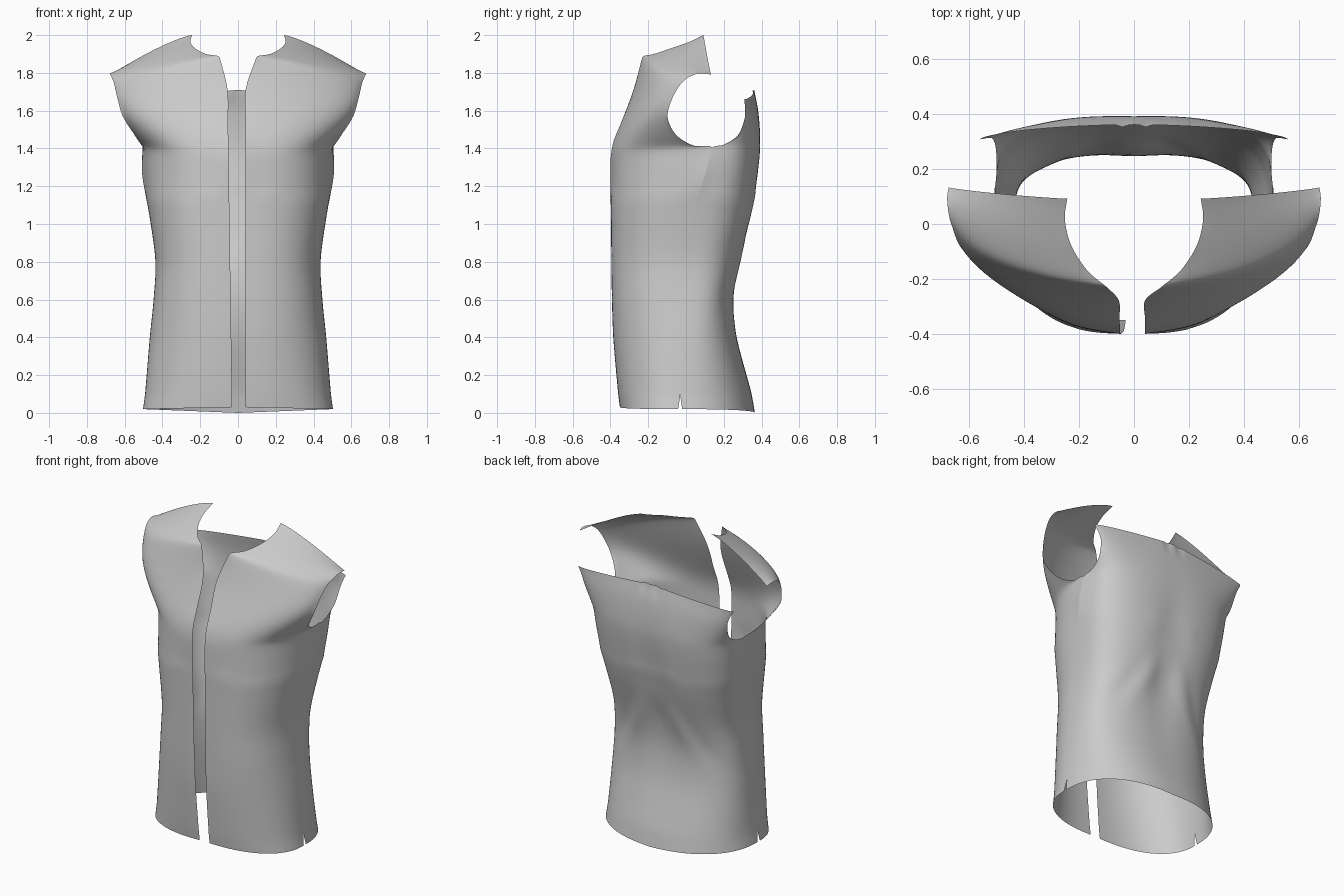
import bpy, bmesh, math
from mathutils import Vector

if "Cube" in bpy.data.objects:
    bpy.data.objects.remove(bpy.data.objects["Cube"])

COLS, STEPS = 28, 5

# Each row: inner edge x, y, z | outer edge x, y, z | roundness exponent
FRONT = [
    (.04, -.350, .03, .503, -.042, .02, 2.3),
    (.04, -.360, .11, .492, -.030, .10, 2.3),
    (.04, -.385, .40, .467, -.010, .40, 2.3),
    (.04, -.392, .60, .447, .000, .60, 2.4),
    (.04, -.395, .80, .437, .010, .80, 2.4),
    (.04, -.397, 1.02, .470, .040, 1.05, 2.4),
    (.04, -.400, 1.20, .507, .100, 1.26, 2.4),
    (.04, -.400, 1.30, .505, .140, 1.405, 2.4),
    (.04, -.398, 1.36, .510, .040, 1.415, 2.2),
    (.04, -.383, 1.44, .550, -.055, 1.475, 2.0),
    (.04, -.342, 1.54, .610, -.098, 1.57, 1.8),
    (.04, -.278, 1.71, .637, -.075, 1.66, 1.75),
    (.097, -.232, 1.88, .652, -.040, 1.725, 1.6),
    (.106, -.224, 1.89, .660, -.015, 1.755, 1.55),
    (.17, -.170, 1.900, .670, .015, 1.778, 1.45),
    (.23, -.075, 1.932, .678, .060, 1.795, 1.35),
    (.252, .020, 1.965, .680, .100, 1.797, 1.3),
    (.243, .092, 2.00, .675, .133, 1.79, 1.2),
]
BACK = [
    (0, .365, .00, .503, -.020, .02, 2.3),
    (0, .345, .11, .492, -.030, .10, 2.4),
    (0, .270, .40, .467, -.010, .40, 2.6),
    (0, .255, .60, .447, .000, .60, 2.8),
    (0, .285, .80, .437, .010, .80, 2.9),
    (0, .345, 1.02, .470, .040, 1.05, 3.0),
    (0, .383, 1.20, .507, .100, 1.26, 3.0),
    (0, .394, 1.31, .505, .140, 1.405, 3.0),
    (0, .399, 1.39, .500, .200, 1.420, 2.7),
    (0, .397, 1.48, .503, .275, 1.470, 2.2),
    (0, .388, 1.58, .515, .311, 1.560, 1.9),
    (0, .377, 1.65, .532, .313, 1.610, 1.7),
    (0, .362, 1.71, .560, .308, 1.660, 1.7),
]


def section(row, side, is_front):
    """One curved row from the centre edge out to the side seam or armhole."""
    xi, yi, zi, xo, yo, zo, n = row
    if is_front and side < 0 and zi < 1.75:
        xi += -.01 + .025 * zi / 1.7
    slope = 1.3 if zi > 1.8 else 1.0
    pts = []
    for j in range(COLS + 1):
        t = j / COLS * math.pi / 2
        a = math.sin(t) ** (2 / n)
        b = max(0, math.cos(t)) ** (2 / n)
        pts.append(Vector((side * (xi + (xo - xi) * a), yo + (yi - yo) * b,
                           zi + (zo - zi) * a ** slope)))
    return pts


def spline(p0, p1, p2, p3, t):
    return .5 * (2 * p1 + (p2 - p0) * t + (2 * p0 - 5 * p1 + 4 * p2 - p3) * t * t
                 + (3 * p1 - p0 - 3 * p2 + p3) * t ** 3)


def loft(rows):
    """Smooth lengthwise; tangents allow for uneven row spacing."""
    out, last = [], len(rows) - 1
    for i in range(last):
        quad = [rows[max(0, i - 1)], rows[i], rows[i + 1], rows[min(last, i + 2)]]
        for k in range(STEPS):
            line = []
            for p0, p1, p2, p3 in zip(*quad):
                d = (p2 - p1).length + 1e-6
                q0 = p1 + (p0 - p1) * min(1, d / ((p0 - p1).length + 1e-6))
                q3 = p2 + (p3 - p2) * min(1, d / ((p3 - p2).length + 1e-6))
                line.append(spline(q0, p1, p2, q3, k / STEPS))
            out.append(line)
    return out + [rows[last]]


def bump(p, x, z, wide, tall, tilt=0):
    """Soft cloth fold, optionally tilted."""
    dx, dz = p.x - x, p.z - z
    u = dx * math.cos(tilt) + dz * math.sin(tilt)
    v = dz * math.cos(tilt) - dx * math.sin(tilt)
    return math.exp(-(u / wide) ** 2 - (v / tall) ** 2)


def back_folds(p):
    if p.y < .1:
        return
    fade = min(1, (p.y - .1) / .1)
    d = -.022 * bump(p, 0, .95, .10, .35)
    d += .016 * bump(p, .15, .80, .06, .22, .6) + .016 * bump(p, -.15, .80, .06, .22, -.6)
    d -= .014 * bump(p, .24, .72, .06, .20, .6) + .014 * bump(p, -.24, .72, .06, .20, -.6)
    d -= .010 * bump(p, .04, 1.69, .015, .05) + .010 * bump(p, -.04, 1.69, .015, .05)
    p.y += d * fade


def add_panel(name, table, sides, is_front):
    bm = bmesh.new()
    for side in sides:
        grid = loft([section(r, side, is_front) for r in table])
        vs = [[bm.verts.new(p) for p in row] for row in grid]
        for i in range(len(vs) - 1):
            for j in range(COLS):
                f = [vs[i][j], vs[i][j + 1], vs[i + 1][j + 1], vs[i + 1][j]]
                if (side > 0) != is_front:
                    f.reverse()
                bm.faces.new(f).smooth = True
    bmesh.ops.remove_doubles(bm, verts=bm.verts, dist=.0002)
    # relax the cloth across chest and shoulders, keeping the cut edges
    soft = [v for v in bm.verts if v.co.z > 1.15 and not v.is_boundary]
    for _ in range(40):
        bmesh.ops.smooth_vert(bm, verts=soft, factor=.5, use_axis_x=True,
                              use_axis_y=True, use_axis_z=True)
    if not is_front:
        for v in bm.verts:
            back_folds(v.co)
    me = bpy.data.meshes.new(name)
    bm.to_mesh(me)
    bm.free()
    ob = bpy.data.objects.new(name, me)
    bpy.context.collection.objects.link(ob)


# Two open front panels with shoulders, and one back panel
add_panel("front_panel_left", FRONT, [1], True)
add_panel("front_panel_right", FRONT, [-1], True)
add_panel("back_panel", BACK, [1, -1], False)
